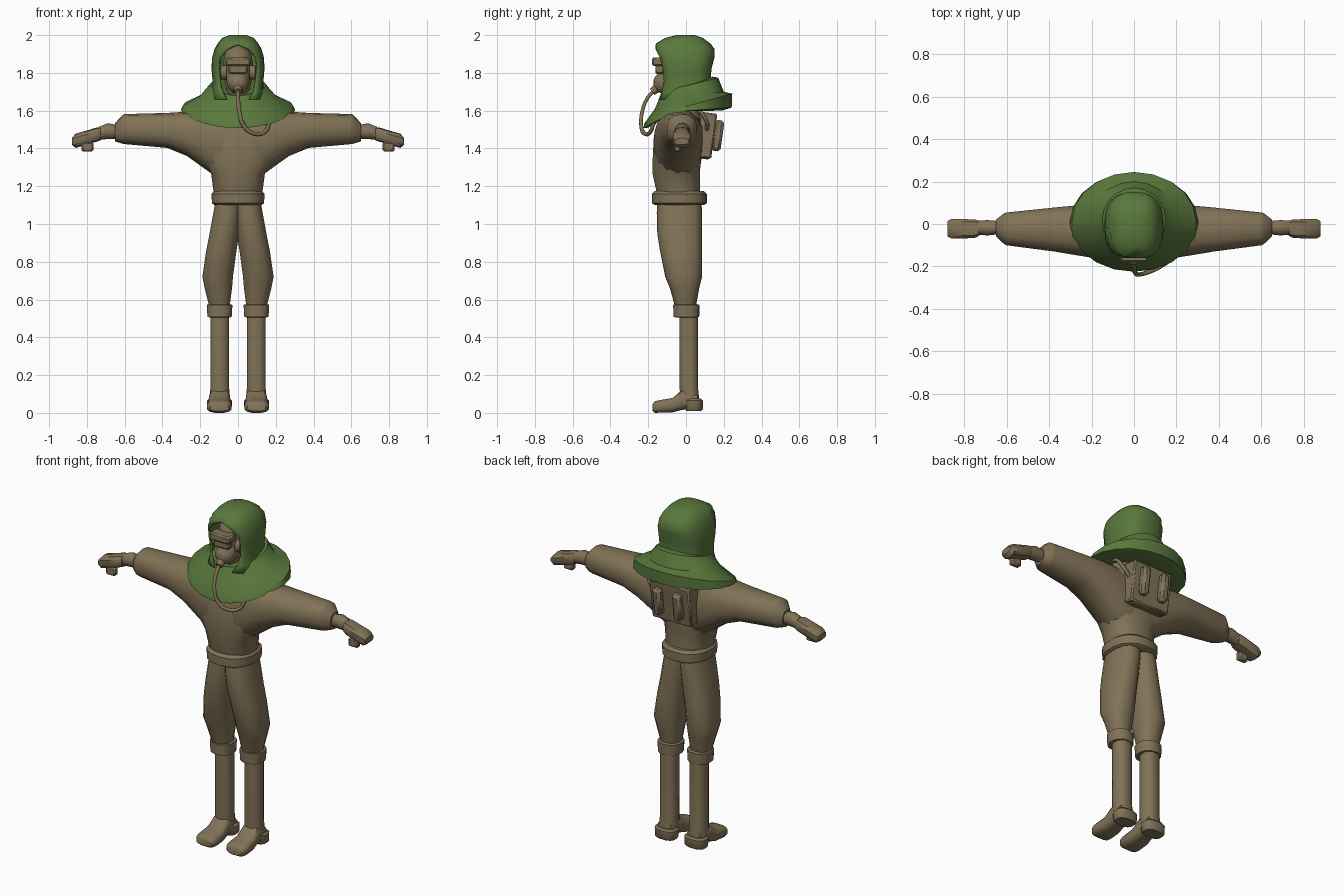
import bpy, bmesh
from math import sin, cos, pi, asin, radians
from mathutils import Vector

if "Cube" in bpy.data.objects:
    bpy.data.objects.remove(bpy.data.objects["Cube"])


def material(name, col):
    m = bpy.data.materials.new(name)
    m.diffuse_color = col
    m.use_nodes = True
    m.node_tree.nodes["Principled BSDF"].inputs["Base Color"].default_value = m.diffuse_color
    return m


TAN = material("tan_cloth", (0.22, 0.17, 0.095, 1))
GREEN = material("green_cloth", (0.10, 0.19, 0.045, 1))


def finish(ob, mat, mirror=False, angle=40):
    ob.data.materials.append(mat)
    if mirror:
        ob.modifiers.new("mirror", 'MIRROR')
    bpy.ops.object.select_all(action='DESELECT')
    ob.select_set(True)
    bpy.context.view_layer.objects.active = ob
    bpy.ops.object.shade_smooth_by_angle(angle=radians(angle))
    return ob


def skin(name, rings, mat, mirror=False, closed=True, caps=(True, True), angle=40):
    """Bridge a list of point rings into one object."""
    bm = bmesh.new()
    vs = [[bm.verts.new(p) for p in r] for r in rings]
    n = len(vs[0])
    for a, b in zip(vs, vs[1:]):
        for i in range(n if closed else n - 1):
            j = (i + 1) % n
            bm.faces.new((a[i], a[j], b[j], b[i]))
    if caps[0]:
        bm.faces.new(vs[0][::-1])
    if caps[1]:
        bm.faces.new(vs[-1])
    bmesh.ops.remove_doubles(bm, verts=bm.verts[:], dist=0.0005)
    bmesh.ops.recalc_face_normals(bm, faces=bm.faces[:])
    me = bpy.data.meshes.new(name)
    bm.to_mesh(me)
    bm.free()
    ob = bpy.data.objects.new(name, me)
    bpy.context.collection.objects.link(ob)
    return finish(ob, mat, mirror, angle)


def spow(v, p):
    return (abs(v) ** p) * (1 if v >= 0 else -1)


def loft(name, axis, secs, mat=TAN, n=14, p=1.0, **kw):
    """secs: (position, a0, a1, b0, b1) ranges of the other two axes, in xyz order."""
    rings = []
    for t, a0, a1, b0, b1 in secs:
        r = []
        for i in range(n):
            w = 2 * pi * (i + 0.5) / n
            a = (a0 + a1) / 2 + (a1 - a0) / 2 * spow(cos(w), p)
            b = (b0 + b1) / 2 + (b1 - b0) / 2 * spow(sin(w), p)
            r.append({'x': (t, a, b), 'y': (a, t, b), 'z': (a, b, t)}[axis])
        rings.append(r)
    return skin(name, rings, mat, **kw)


def box(name, loc, size, tilt=0, bevel=0.008, mirror=False):
    bpy.ops.mesh.primitive_cube_add(size=1)
    ob = bpy.context.object
    ob.name = name
    for v in ob.data.vertices:
        c = Vector((v.co.x * size[0], v.co.y * size[1], v.co.z * size[2]))
        y, z = c.y * cos(tilt) - c.z * sin(tilt), c.y * sin(tilt) + c.z * cos(tilt)
        v.co = Vector((c.x, y, z)) + Vector(loc)
    b = ob.modifiers.new("bevel", 'BEVEL')
    b.width, b.segments = bevel, 1
    return finish(ob, TAN, mirror)


# Suit: torso, sleeves, belt
loft("torso", 'z', [(1.12, -.12, .12, -.15, .08), (1.18, -.133, .133, -.16, .075),
                    (1.27, -.145, .145, -.18, .075), (1.36, -.215, .215, -.178, .085),
                    (1.47, -.23, .23, -.172, .09), (1.56, -.22, .22, -.14, .09),
                    (1.64, -.13, .13, -.09, .08)], n=16, p=.85)
loft("sleeve", 'x', [(0, -.17, .085, 1.18, 1.63), (.145, -.17, .088, 1.27, 1.61),
                     (.27, -.15, .09, 1.36, 1.595), (.375, -.132, .08, 1.403, 1.588),
                     (.6, -.102, .056, 1.423, 1.582), (.61, -.098, .054, 1.425, 1.578),
                     (.65, -.06, .022, 1.437, 1.535)], mirror=True, p=.85, caps=(False, True))
loft("belt", 'z', [(1.1, -.125, .125, -.165, .095), (1.11, -.14, .14, -.18, .11),
                   (1.16, -.142, .142, -.18, .11), (1.175, -.125, .125, -.165, .095)],
     n=18, p=.85)

# Gloves
loft("glove_wrist", 'x', [(.64, -.05, .016, 1.45, 1.525), (.69, -.056, .02, 1.45, 1.533),
                          (.735, -.052, .018, 1.445, 1.515)], mirror=True, n=10)
loft("glove_hand", 'x', [(.728, -.055, .016, 1.442, 1.51), (.745, -.066, .022, 1.437, 1.512),
                         (.80, -.07, .025, 1.42, 1.495), (.86, -.07, .025, 1.403, 1.478),
                         (.88, -.06, .015, 1.42, 1.455)], mirror=True, n=10, p=.7)
box("glove_thumb", (.797, -.045, 1.408), (.062, .036, .05), mirror=True)

# Trousers
loft("trouser_leg", 'z', [(1.13, -.02, .12, -.15, .08), (1.06, -.02, .132, -.155, .086),
                          (.95, -.008, .152, -.152, .086), (.86, .006, .17, -.138, .086),
                          (.72, .025, .19, -.11, .085), (.66, .03, .178, -.085, .07),
                          (.55, .045, .15, -.055, .05)], mirror=True, p=.85)

# Boots
loft("boot_cuff", 'z', [(.505, .045, .15, -.05, .06), (.508, .032, .163, -.066, .07),
                        (.572, .028, .167, -.068, .072), (.576, .05, .145, -.05, .055)],
     mirror=True, p=.85)
loft("boot_shaft", 'z', [(.53, .045, .148, -.037, .064), (.13, .045, .148, -.035, .065),
                         (.04, .04, .155, -.03, .075)], mirror=True, n=12, p=.85)
loft("boot_foot", 'y', [(.06, .045, .15, .02, .10), (-.02, .042, .153, .015, .125),
                        (-.07, .037, .16, .002, .08), (-.14, .033, .165, 0, .068),
                        (-.165, .04, .158, 0, .062), (-.178, .05, .148, .01, .045)],
     mirror=True, n=12, p=.65)
loft("boot_heel", 'z', [(.01, .04, .157, .0, .082), (.02, .032, .164, -.005, .09),
                        (.065, .03, .166, -.01, .09), (.075, .042, .155, .0, .08)],
     mirror=True, n=12, p=.75)

# Hood shell with an arched face opening; w is half the opening width
hood = []
for z, rx, y0, y1, w in [(1.66, .15, -.15, .16, .06), (1.70, .138, -.145, .145, .085),
                         (1.76, .135, -.145, .13, .1), (1.82, .14, -.155, .135, .106),
                         (1.88, .138, -.168, .15, .1), (1.925, .125, -.17, .152, .06),
                         (1.955, .11, -.16, .13, 0), (1.985, .085, -.11, .09, 0),
                         (2.0, .045, -.05, .045, 0)]:
    p, n = .75, 18
    a = asin((w / rx) ** (1 / p))
    ring = []
    for i in range(n + 1):
        t = a + (2 * pi - 2 * a) * i / n
        ring.append((rx * spow(sin(t), p), (y0 + y1) / 2 - (y1 - y0) / 2 * spow(cos(t), p), z))
    hood.append(ring)
shell = skin("hood", hood, GREEN, closed=False, caps=(False, True), angle=45)
s = shell.modifiers.new("thickness", 'SOLIDIFY')
s.thickness = 0.012

# Shoulder cape: half width, y range, rim heights at front, side, back
cape = []
for rx, y0, y1, zf, zs, zb in [(.12, -.10, .14, 1.68, 1.74, 1.78), (.15, -.135, .17, 1.68, 1.735, 1.775),
                               (.20, -.165, .20, 1.61, 1.68, 1.70), (.293, -.222, .245, 1.53, 1.625, 1.69),
                               (.303, -.225, .242, 1.507, 1.6, 1.617), (.275, -.2, .19, 1.51, 1.598, 1.6),
                               (.1, -.08, .1, 1.6, 1.62, 1.62)]:
    ring = []
    for i in range(20):
        t = 2 * pi * i / 20
        c = sin(t)
        z = zs + ((zf - zs) * (-c) ** 1.5 if c < 0 else (zb - zs) * c)
        ring.append((rx * cos(t), (y0 + y1) / 2 + (y1 - y0) / 2 * c, z))
    cape.append(ring)
skin("shoulder_cape", cape, GREEN, angle=35)

# Face mask: head, goggles, ear discs, muzzle
loft("mask_head", 'z', [(1.62, -.05, .05, -.07, .06), (1.69, -.06, .06, -.11, .07),
                        (1.78, -.078, .078, -.13, .08), (1.86, -.082, .082, -.135, .085),
                        (1.91, -.068, .068, -.125, .07), (1.945, -.03, .03, -.08, .04)], n=12)
box("goggle_frame", (0, -.145, 1.86), (.13, .07, .045))
box("goggle_lens", (0, -.14, 1.82), (.1, .045, .05))
loft("ear_disc", 'x', [(.06, -.12, -.055, 1.765, 1.84), (.09, -.12, -.055, 1.765, 1.84),
                       (.098, -.108, -.067, 1.777, 1.828)], mirror=True, n=10)


def tube_rings(stations, n=12):
    start, end = Vector((0, -.09, 1.765)), Vector((0, -.18, 1.7))
    d = (end - start).normalized()
    up = d.cross(Vector((1, 0, 0)))
    return [[start.lerp(end, t) + r * (cos(2 * pi * i / n) * Vector((1, 0, 0))
             + sin(2 * pi * i / n) * up) for i in range(n)] for t, r in stations]


skin("mask_muzzle", tube_rings([(0, .062), (.45, .055), (.62, .045), (.75, .024), (1, .02)]), TAN)

# Backpack with two ribs
tilt = radians(-8)
box("backpack", (0, .105, 1.47), (.26, .09, .24), tilt)
box("backpack_rib", (.065, .168, 1.468), (.052, .05, .165), tilt, .014, True)
box("backpack_base", (0, .092, 1.37), (.22, .07, .05), tilt)

# Breathing hose, from muzzle under the cape to the backpack
cu = bpy.data.curves.new("air_hose", 'CURVE')
cu.dimensions = '3D'
cu.bevel_depth, cu.bevel_resolution, cu.resolution_u = .011, 1, 4
path = [(0, -.165, 1.71), (0, -.205, 1.665), (.008, -.233, 1.59), (.03, -.237, 1.52),
        (.08, -.222, 1.48), (.14, -.19, 1.485), (.165, -.165, 1.54), (.18, -.06, 1.615),
        (.18, .06, 1.605), (.165, .11, 1.54), (.125, .11, 1.50)]
sp = cu.splines.new('BEZIER')
sp.bezier_points.add(len(path) - 1)
for bp, co in zip(sp.bezier_points, path):
    bp.co = co
    bp.handle_left_type = bp.handle_right_type = 'AUTO'
hose = bpy.data.objects.new("air_hose", cu)
cu.materials.append(TAN)
bpy.context.collection.objects.link(hose)
